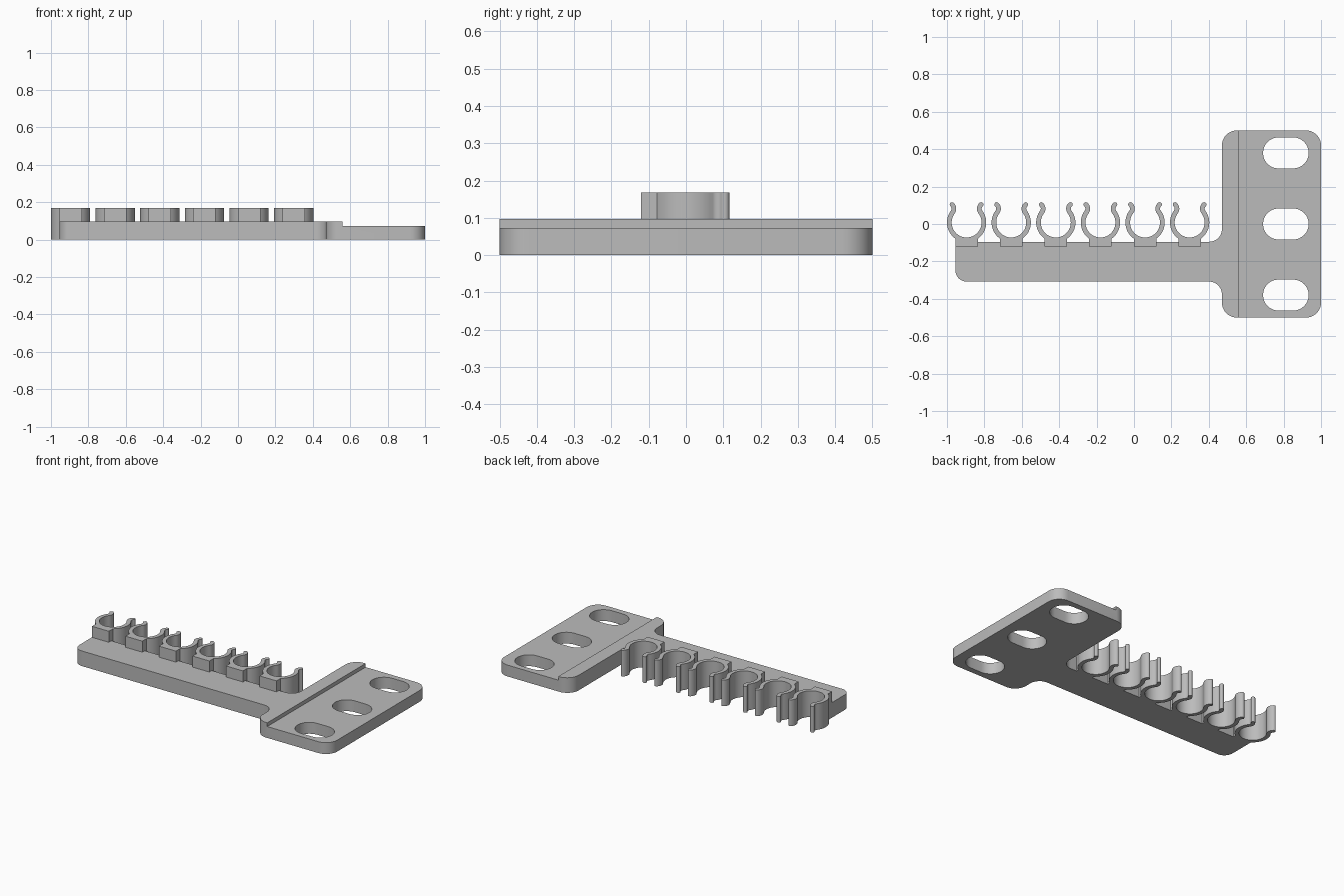
import bpy
import bmesh
from math import sin, cos, radians, tan
from mathutils import Vector

if "Cube" in bpy.data.objects:
    bpy.data.objects.remove(bpy.data.objects["Cube"], do_unlink=True)

grey = bpy.data.materials.new("plain grey")
grey.use_nodes = True
colour = (0.5, 0.5, 0.5, 1)
grey.diffuse_color = colour
grey.node_tree.nodes["Principled BSDF"].inputs["Base Color"].default_value = colour


def arc(cx, cy, r, start, end, steps):
    """Points along an arc, angles in degrees."""
    angles = [radians(start + (end - start) * i / steps) for i in range(steps + 1)]
    return [Vector((cx + r * cos(a), cy + r * sin(a))) for a in angles]


def rounded(corners, steps=10):
    """Outline from (x, y, corner radius) entries."""
    pts = []
    for i, (x, y, r) in enumerate(corners):
        p = Vector((x, y))
        if r == 0:
            pts.append(p)
            continue
        a = (Vector(corners[i - 1][:2]) - p).normalized()
        b = (Vector(corners[(i + 1) % len(corners)][:2]) - p).normalized()
        reach = r / tan(a.angle(b) / 2)
        centre = p + (a + b) * reach
        u, v = p + a * reach - centre, p + b * reach - centre
        for k in range(steps + 1):
            t = radians(90 * k / steps)
            pts.append(centre + u * cos(t) + v * sin(t))
    return pts


def extrude(name, outline, z0, z1):
    bm = bmesh.new()
    face = bm.faces.new([bm.verts.new((p[0], p[1], z0)) for p in outline])
    top = bmesh.ops.extrude_face_region(bm, geom=[face])["geom"]
    bmesh.ops.translate(bm, vec=(0, 0, z1 - z0),
                        verts=[g for g in top if isinstance(g, bmesh.types.BMVert)])
    bmesh.ops.recalc_face_normals(bm, faces=bm.faces)
    mesh = bpy.data.meshes.new(name)
    bm.to_mesh(mesh)
    bm.free()
    mesh.materials.append(grey)
    obj = bpy.data.objects.new(name, mesh)
    bpy.context.collection.objects.link(obj)
    return obj


def smooth(obj):
    bpy.ops.object.select_all(action="DESELECT")
    obj.select_set(True)
    bpy.context.view_layer.objects.active = obj
    bpy.ops.object.shade_smooth_by_angle(angle=radians(30))


# Arm and mounting plate as one outline
left, step_x, plate_x = -0.955, 0.558, 0.47
low, high = -0.308, -0.095
body = extrude("bracket_body", rounded([
    (left, low, 0.06), (plate_x, low, 0.068), (plate_x, -0.5, 0.08),
    (1, -0.5, 0.08), (1, 0.5, 0.08), (plate_x, 0.5, 0.08),
    (plate_x, high, 0.068), (left, high, 0)]), 0, 0.097)

# Cutters: lowered plate surface and three mounting slots
cutters = [extrude("step_cutter", [(step_x, -1), (2, -1), (2, 1), (step_x, 1)], 0.073, 0.5)]
for y in (-0.38, 0, 0.38):
    slot = arc(0.851, y, 0.083, -90, 90, 16) + arc(0.773, y, 0.083, 90, 270, 16)
    cutters.append(extrude("slot_cutter", slot, -0.2, 0.3))
for c in cutters:
    c.hide_render = True
    mod = body.modifiers.new("cut", "BOOLEAN")
    mod.operation, mod.solver, mod.object = "DIFFERENCE", "EXACT", c
bpy.context.view_layer.objects.active = body
for mod in list(body.modifiers):
    bpy.ops.object.modifier_apply(modifier=mod.name)
for c in cutters:
    bpy.data.objects.remove(c, do_unlink=True)
smooth(body)

# Clip half profile: C-shaped ring, flared lip with round tip, foot pad
cy, ring, half, flare = 0.008, 0.0925, 0.0125, 0.03
bend, tip = 37, 132
pad = 0.06
fx = (ring + flare) * cos(radians(bend))
fy = cy + (ring + flare) * sin(radians(bend))
tx, ty = fx + flare * cos(radians(tip)), fy + flare * sin(radians(tip))
inner = arc(0, cy, ring - half, -90, bend, 24) + arc(fx, fy, flare + half, 180 + bend, tip, 10)[1:]
cap = arc(tx, ty, half, tip, tip - 180, 8)[1:-1]
outer = arc(fx, fy, flare - half, tip, 180 + bend, 10) + arc(0, cy, ring + half, bend, -55, 18)[1:]
side = inner + cap + outer + [Vector((pad, outer[-1].y)), Vector((pad, -0.12))]
profile = side + [Vector((-p.x, p.y)) for p in reversed(side[1:])]

# Row of six clips
for i in range(6):
    x = -0.895 + 0.2385 * i
    smooth(extrude(f"clip_{i + 1}", [(p.x + x, p.y) for p in profile], 0, 0.168))
